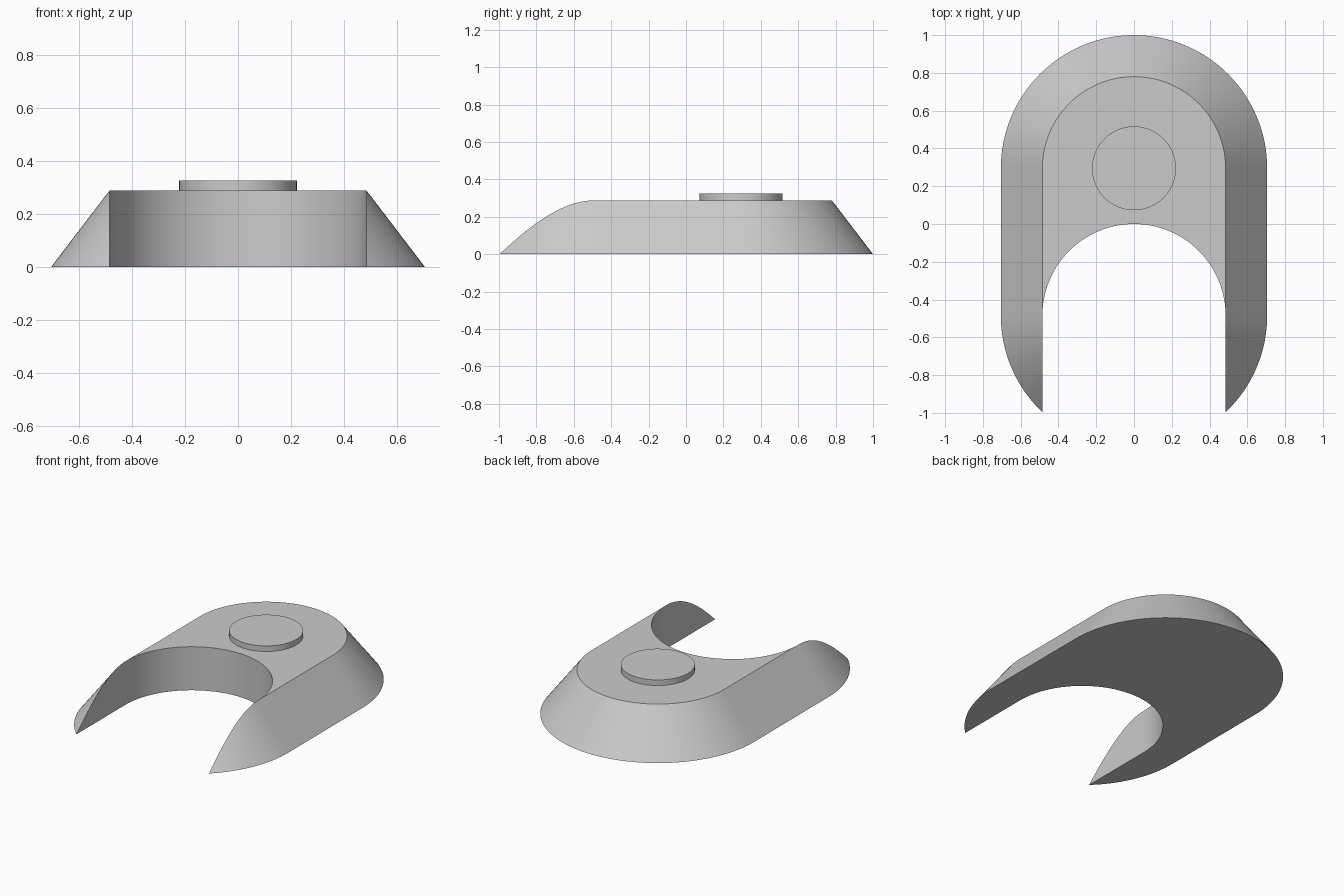
import bpy, bmesh
from math import acos, cos, sin, pi, radians

cube = bpy.data.objects.get("Cube")
if cube:
    bpy.data.objects.remove(cube, do_unlink=True)

OUTER, INNER, HEIGHT = 0.705, 0.485, 0.288   # foot radius, top and slot radius, plate height
BACK_Y, FRONT_Y = 0.295, -0.485              # centres of the rounded ends
STEPS = 64

grey = bpy.data.materials.new("light grey")
grey.use_nodes = True
grey.diffuse_color = (0.6, 0.6, 0.6, 1)
grey.node_tree.nodes["Principled BSDF"].inputs["Base Color"].default_value = (0.6, 0.6, 0.6, 1)


def polar(radius, angle, centre_y, z):
    return (radius * cos(angle), centre_y + radius * sin(angle), z)


def finish(bm, name):
    bmesh.ops.remove_doubles(bm, verts=bm.verts, dist=1e-5)
    bmesh.ops.recalc_face_normals(bm, faces=bm.faces)
    mesh = bpy.data.meshes.new(name)
    bm.to_mesh(mesh)
    bm.free()
    mesh.materials.append(grey)
    obj = bpy.data.objects.new(name, mesh)
    bpy.context.collection.objects.link(obj)
    bpy.ops.object.select_all(action='DESELECT')
    obj.select_set(True)
    bpy.context.view_layer.objects.active = obj
    bpy.ops.object.shade_smooth_by_angle(angle=radians(30))


def strip(bm, low, high):
    for i in range(len(low) - 1):
        bm.faces.new((low[i], low[i + 1], high[i + 1], high[i]))


# Sloped horseshoe plate: horn slopes meet the slot wall along a curved ridge
bm = bmesh.new()
tip = acos(INNER / OUTER)
horn = [-tip * (1 - i / 24) for i in range(25)]
feet, ridge = [], []


def add_horn(angles, side):
    for a in angles:
        r = INNER / cos(a)
        z = HEIGHT * (OUTER - r) / (OUTER - INNER)
        for ring, point in ((feet, polar(OUTER, a, FRONT_Y, 0)), (ridge, polar(r, a, FRONT_Y, z))):
            ring.append(bm.verts.new((side * point[0], point[1], point[2])))


add_horn(horn, 1)
for i in range(STEPS + 1):
    a = pi * i / STEPS
    feet.append(bm.verts.new(polar(OUTER, a, BACK_Y, 0)))
    ridge.append(bm.verts.new(polar(INNER, a, BACK_Y, HEIGHT)))
add_horn(reversed(horn), -1)
strip(bm, feet, ridge)

# Slot wall: flat horn insides joined by a half cylinder
n = len(horn)
arc = [bm.verts.new(polar(INNER, pi - pi * i / STEPS, FRONT_Y, HEIGHT)) for i in range(STEPS + 1)]
wall_top = ridge[-1:-n - 1:-1] + arc[1:-1] + ridge[n - 1::-1]
wall_top[n - 1], wall_top[-n] = ridge[-n], ridge[n - 1]
bm.verts.remove(arc[0])
bm.verts.remove(arc[-1])
wall_foot = [bm.verts.new((v.co.x, v.co.y, 0)) for v in wall_top]
strip(bm, wall_foot, wall_top)

# Flat top and underside
bm.faces.new(ridge[n - 1:-n + 1] + arc[1:-1])
bm.faces.new(feet + wall_foot[1:-1])
finish(bm, "horseshoe_plate")

# Round raised button
bm = bmesh.new()
bmesh.ops.create_cone(bm, cap_ends=True, segments=STEPS, radius1=0.222, radius2=0.222, depth=0.037)
bmesh.ops.translate(bm, verts=bm.verts, vec=(0, BACK_Y, HEIGHT + 0.0185))
finish(bm, "raised_button")
